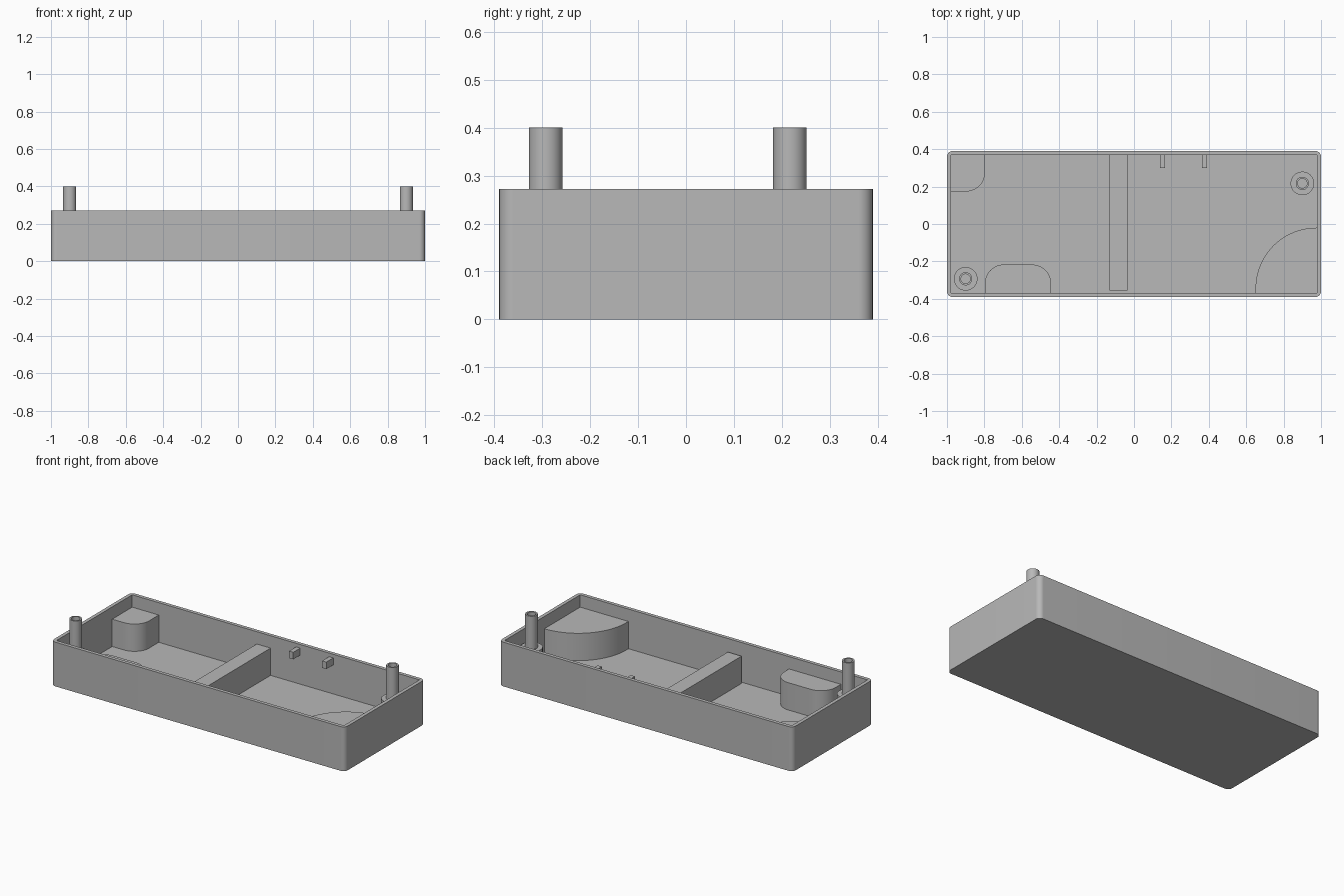
import bpy, bmesh
from math import cos, sin, pi, radians

if "Cube" in bpy.data.objects:
    bpy.data.objects.remove(bpy.data.objects["Cube"], do_unlink=True)

HALF_X, HALF_Y, HEIGHT = 1.0, 0.39, 0.272
WALL, FLOOR, LEDGE = 0.022, 0.028, 0.196
SINK = 0.01                                  # overlap into walls and floor
IN_X, IN_Y = HALF_X - WALL, HALF_Y - WALL    # inner faces of the walls

grey = bpy.data.materials.new("Plain grey")
grey.use_nodes = True
colour = (0.48, 0.48, 0.48, 1)
grey.diffuse_color = colour
grey.node_tree.nodes["Principled BSDF"].inputs["Base Color"].default_value = colour


def finish(bm, name):
    bmesh.ops.recalc_face_normals(bm, faces=bm.faces)
    mesh = bpy.data.meshes.new(name)
    bm.to_mesh(mesh)
    bm.free()
    mesh.materials.append(grey)
    obj = bpy.data.objects.new(name, mesh)
    bpy.context.collection.objects.link(obj)
    return obj


def select_only(obj):
    bpy.ops.object.select_all(action="DESELECT")
    obj.select_set(True)
    bpy.context.view_layer.objects.active = obj


def smooth(obj):
    select_only(obj)
    bpy.ops.object.shade_smooth_by_angle(angle=radians(30))


def prism(name, x0, x1, y0, y1, z0, z1, radii=(0, 0, 0, 0), steps=12):
    """Upright block; radii round the corners +x+y, -x+y, -x-y, +x-y."""
    bm = bmesh.new()
    corners = ((x1, y1, 1, 1), (x0, y1, -1, 1), (x0, y0, -1, -1), (x1, y0, 1, -1))
    ring = []
    for i, ((x, y, sx, sy), r) in enumerate(zip(corners, radii)):
        if r == 0:
            ring.append(bm.verts.new((x, y, z0)))
            continue
        for k in range(steps + 1):
            a = (i + k / steps) * pi / 2
            ring.append(bm.verts.new((x - sx * r + r * cos(a), y - sy * r + r * sin(a), z0)))
    base = bm.faces.new(ring)
    top = bmesh.ops.extrude_face_region(bm, geom=[base], use_keep_orig=True)["geom"]
    bmesh.ops.translate(bm, vec=(0, 0, z1 - z0),
                        verts=[v for v in top if isinstance(v, bmesh.types.BMVert)])
    return finish(bm, name)


def lathe(name, x, y, profile, sides=40):
    """Turn a (radius, height) profile about an upright axis, capping both ends."""
    bm = bmesh.new()
    rings = [[bm.verts.new((x + r * cos(2 * pi * k / sides), y + r * sin(2 * pi * k / sides), z))
              for k in range(sides)] for r, z in profile]
    for low, high in zip(rings, rings[1:]):
        for k in range(sides):
            n = (k + 1) % sides
            bm.faces.new((low[k], low[n], high[n], high[k]))
    bm.faces.new(rings[0])
    bm.faces.new(rings[-1])
    return finish(bm, name)


# Open tray: rounded outside, square-cornered hollow
tray = prism("tray", -HALF_X, HALF_X, -HALF_Y, HALF_Y, 0, HEIGHT, (0.03,) * 4)
cutter = prism("tray_cutter", -IN_X, IN_X, -IN_Y, IN_Y, FLOOR, HEIGHT + 0.1)
cutter.hide_render = True
hollow = tray.modifiers.new("hollow", "BOOLEAN")
hollow.operation, hollow.solver, hollow.object = "DIFFERENCE", "EXACT", cutter
select_only(tray)
bpy.ops.object.modifier_apply(modifier="hollow")
bpy.data.objects.remove(cutter, do_unlink=True)
smooth(tray)

# Raised ledges against the walls
low = FLOOR - SINK
out_x, out_y = IN_X + SINK, IN_Y + SINK
smooth(prism("back_corner_ledge", -out_x, -0.797, 0.174, out_y, low, LEDGE, (0, 0, 0, 0.1)))
smooth(prism("front_ledge", -0.797, -0.444, -out_y, -0.217, low, LEDGE, (0.1, 0.1, 0, 0)))
smooth(prism("front_corner_ledge", 0.65, out_x, -out_y, -0.02, low, LEDGE,
             (0, 0.325, 0, 0), steps=24))

# Dividing rib across the floor
prism("divider_rib", -0.13, -0.036, -0.355, out_y, low, LEDGE)

# Small pegs on the back wall
for side, x in (("right", 0.138), ("left", 0.363)):
    prism(f"{side}_wall_peg", x, x + 0.028, 0.3, out_y, 0.207, 0.25)

# Hollow posts standing on wide bosses
post = ((0.063, low), (0.063, LEDGE), (0.035, LEDGE), (0.035, 0.4), (0.025, 0.4), (0.025, LEDGE))
for side, x, y in (("right_front", -0.9, -0.293), ("left_back", 0.9, 0.217)):
    smooth(lathe(f"{side}_post", x, y, post))
